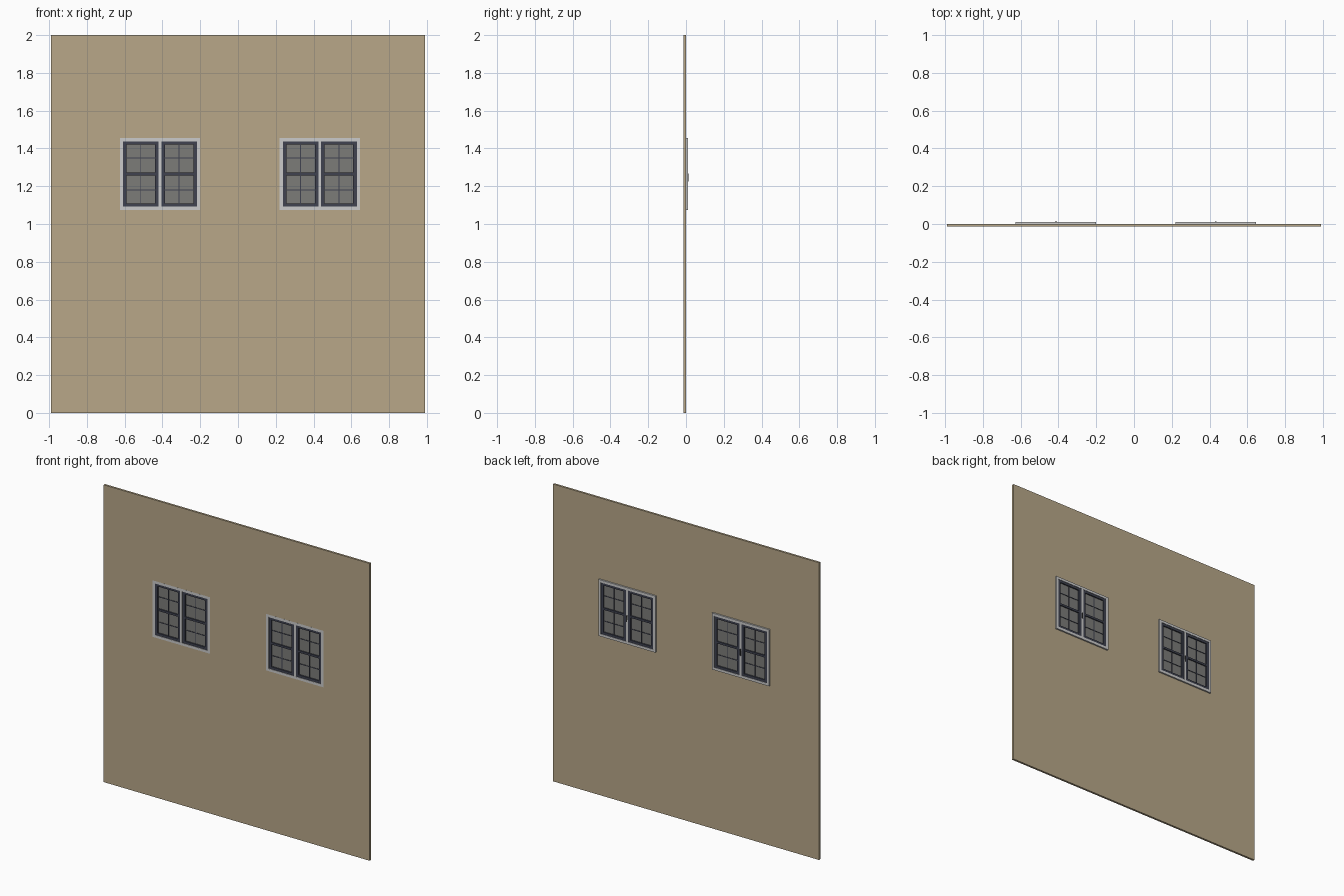
import bpy, bmesh
from mathutils import Matrix, Vector

if "Cube" in bpy.data.objects:
    bpy.data.objects.remove(bpy.data.objects["Cube"])


def material(name, rgb):
    m = bpy.data.materials.new(name)
    m.diffuse_color = (*rgb, 1)
    m.use_nodes = True
    m.node_tree.nodes["Principled BSDF"].inputs["Base Color"].default_value = m.diffuse_color
    return m


PLASTER = material("plaster", (0.48, 0.39, 0.25))
WHITE = material("white_paint", (0.75, 0.75, 0.78))
DARK = material("dark_sash", (0.05, 0.055, 0.08))
GLASS = material("grey_glass", (0.2, 0.2, 0.19))
METAL = material("handle_metal", (0.03, 0.03, 0.03))


def boxes(name, parts, mat, bevel=0):
    """One object from boxes given as (x0, x1, y0, y1, z0, z1)."""
    bm = bmesh.new()
    for x0, x1, y0, y1, z0, z1 in parts:
        mid = Vector(((x0 + x1) / 2, (y0 + y1) / 2, (z0 + z1) / 2))
        size = Matrix.Diagonal((x1 - x0, y1 - y0, z1 - z0, 1))
        bmesh.ops.create_cube(bm, size=1, matrix=Matrix.Translation(mid) @ size)
    me = bpy.data.meshes.new(name)
    bm.to_mesh(me)
    bm.free()
    me.materials.append(mat)
    ob = bpy.data.objects.new(name, me)
    bpy.context.collection.objects.link(ob)
    if bevel:
        b = ob.modifiers.new("bevel", 'BEVEL')
        b.width, b.segments = bevel, 1
    return ob


def ring(x0, x1, z0, z1, w, y0, y1):
    """Four bars around a rectangular opening."""
    return [(x0, x0 + w, y0, y1, z0, z1), (x1 - w, x1, y0, y1, z0, z1),
            (x0 + w, x1 - w, y0, y1, z0, z0 + w), (x0 + w, x1 - w, y0, y1, z1 - w, z1)]


Z0, Z1, HALF = 1.075, 1.455, 0.213
ZM = (Z0 + Z1) / 2
FRONT, BACK = -0.0143, 0.0103

# wall with an opening for each window
wall = boxes("wall", [(-0.99, 0.99, -0.014, 0.0, 0, 2)], PLASTER)

for side, cx in (("left", -0.413), ("right", 0.433)):
    cutter = boxes(side + "_opening_cutter",
                   [(cx - HALF + .004, cx + HALF - .004, -0.1, 0.1, Z0 + .004, Z1 - .004)], PLASTER)
    cutter.hide_render = True
    cutter.hide_viewport = True
    cut = wall.modifiers.new(side + "_opening", 'BOOLEAN')
    cut.operation, cut.solver, cut.object = 'DIFFERENCE', 'EXACT', cutter

    # outer frame with centre mullion
    frame = ring(cx - HALF, cx + HALF, Z0, Z1, 0.017, FRONT, BACK)
    frame.append((cx - 0.007, cx + 0.007, FRONT, BACK, Z0 + 0.017, Z1 - 0.017))
    boxes(side + "_window_frame", frame, WHITE)

    # two sashes with a mid rail, thin glazing bars and glass
    for s, (a, b) in (("left", (cx - 0.197, cx - 0.006)), ("right", (cx + 0.006, cx + 0.197))):
        z0, z1, w = Z0 + 0.013, Z1 - 0.013, 0.020
        name = f"{side}_window_{s}"
        rails = ring(a, b, z0, z1, w, -0.0115, 0.0080)
        rails.append((a + w, b - w, -0.0105, 0.0070, ZM - 0.007, ZM + 0.007))
        boxes(name + "_sash", rails, DARK)
        m = (a + b) / 2
        bars = [(m - .0022, m + .0022, -0.006, 0.003, z0 + w, z1 - w)]
        for z in (ZM - 0.085, ZM + 0.085):
            bars.append((a + w, b - w, -0.0055, 0.0025, z - .0022, z + .0022))
        boxes(name + "_glazing_bars", bars, DARK)
        boxes(name + "_glass", [(a + 0.01, b - 0.01, -0.0025, -0.0005, z0 + 0.01, z1 - 0.01)], GLASS)

    # latch handle on the inner side
    boxes(side + "_window_handle",
          [(cx - 0.005, cx + 0.005, BACK - 0.001, 0.0122, 1.238, 1.268),
           (cx - 0.004, cx + 0.004, 0.0115, 0.014, 1.225, 1.262)], METAL, 0.0006)
